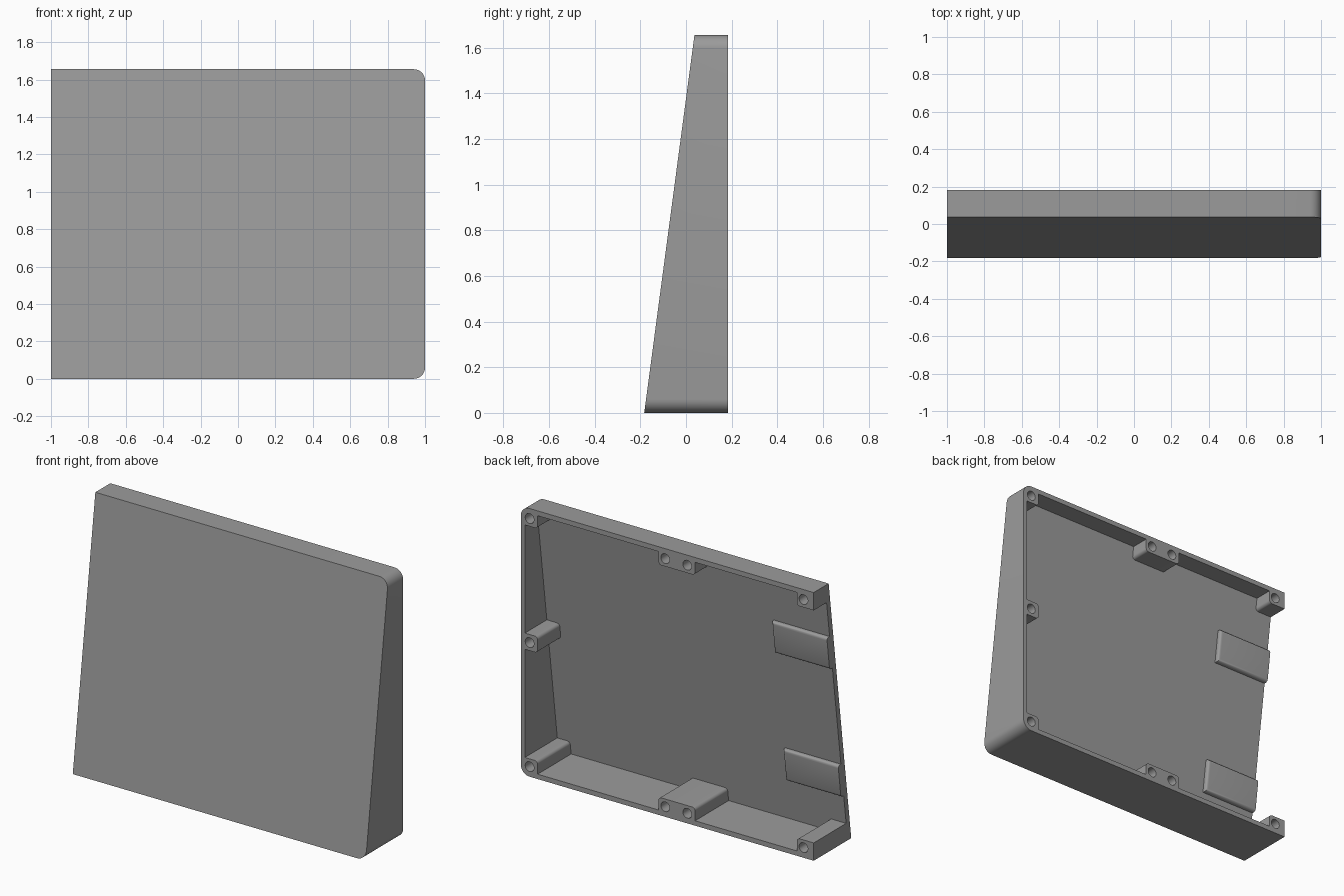
import bpy, bmesh, math
from mathutils import Vector

if "Cube" in bpy.data.objects:
    bpy.data.objects.remove(bpy.data.objects["Cube"])

H, BACK = 1.655, 0.183          # height, flat rear plane
WALL, BOSS, PLATE = 0.03, 0.11, 0.035
MID = H / 2

grey = bpy.data.materials.new("mid grey")
grey.diffuse_color = (0.33, 0.33, 0.33, 1)
grey.use_nodes = True
grey.node_tree.nodes["Principled BSDF"].inputs["Base Color"].default_value = grey.diffuse_color


def slant(z, offset=0.0):
    """y of the sloping front face at height z."""
    return -BACK + 0.22 * z / H + offset


def rounded(points, steps=8):
    """Outline of (x, z, radius) corners, rounded where radius > 0."""
    out = []
    n = len(points)
    for i, (x, z, r) in enumerate(points):
        p = Vector((x, z))
        if r == 0:
            out.append(p)
            continue
        a = (Vector(points[i - 1][:2]) - p).normalized()
        b = (Vector(points[(i + 1) % n][:2]) - p).normalized()
        c = p + (a + b) * r                      # right-angled corners
        for k in range(steps + 1):
            t = k / steps * math.pi / 2
            out.append(c - b * r * math.cos(t) - a * r * math.sin(t))
    return out


def prism(name, outline, front, back, bevel=0.0):
    """Extrude an x-z outline along y between two height-dependent planes."""
    bm = bmesh.new()
    f = [bm.verts.new((x, front(z), z)) for x, z in outline]
    b = [bm.verts.new((x, back(z), z)) for x, z in outline]
    n = len(outline)
    bm.faces.new(f)
    rear = bm.faces.new(b[::-1])
    for i in range(n):
        bm.faces.new((f[i], b[i], b[(i + 1) % n], f[(i + 1) % n]))
    if bevel:                                    # soften rear rim except the open end
        edges = [e for e in rear.edges if any(v.co.x > -0.99 for v in e.verts)]
        bmesh.ops.bevel(bm, geom=edges, offset=bevel, segments=4,
                        profile=0.5, affect='EDGES')
    bmesh.ops.recalc_face_normals(bm, faces=bm.faces)
    mesh = bpy.data.meshes.new(name)
    bm.to_mesh(mesh)
    bm.free()
    ob = bpy.data.objects.new(name, mesh)
    bpy.context.collection.objects.link(ob)
    mesh.materials.append(grey)
    return ob


def smooth(ob):
    bpy.ops.object.select_all(action='DESELECT')
    ob.select_set(True)
    bpy.context.view_layer.objects.active = ob
    bpy.ops.object.shade_smooth_by_angle(angle=math.radians(30))


def cut(ob, cutter):
    m = ob.modifiers.new(cutter.name, 'BOOLEAN')
    m.operation, m.solver, m.object = 'DIFFERENCE', 'EXACT', cutter
    bpy.context.view_layer.objects.active = ob
    bpy.ops.object.modifier_apply(modifier=m.name)
    bpy.data.objects.remove(cutter)


# Wedge-shaped cover, rounded on its right-hand corners
shell = prism("cover_shell",
              rounded([(-1, 0, 0), (1, 0, 0.06), (1, H, 0.06), (-1, H, 0)]),
              slant, lambda z: BACK)

# Cavity outline: its notches leave the screw bosses standing
R, T, D = 0.02, H - WALL, H - BOSS
upper = [(-1.1, D, 0), (-0.885, D, R), (-0.885, T, 0),
         (-0.19, T, 0), (-0.19, D, R), (0.06, D, R), (0.06, T, 0),
         (0.885, T, 0), (0.885, D, R), (0.972, D, 0),
         (0.972, MID + 0.05, 0), (0.885, MID + 0.05, R)]
lower = [(x, H - z, r) for x, z, r in reversed(upper)]
cut(shell, prism("cavity", rounded(upper + lower),
                 lambda z: slant(z, PLATE), lambda z: BACK + 0.1))

# Blind screw holes in the bosses
holes = [(0.94, MID)]
for x in (-0.93, -0.137, 0.014, 0.94):
    holes += [(x, 0.062), (x, H - 0.062)]
for x, z in holes:
    ring = [(x + 0.03 * math.cos(k * math.pi / 12),
             z + 0.03 * math.sin(k * math.pi / 12)) for k in range(24)]
    cut(shell, prism("hole", ring, lambda z: BACK - 0.09, lambda z: BACK + 0.05))
smooth(shell)

# Raised pads on the inside, at the open end
for name, z0, z1 in (("lower_pad", 0.29, 0.495), ("upper_pad", 1.12, 1.325)):
    pad = prism(name, [(-1, z0), (-0.62, z0), (-0.62, z1), (-1, z1)],
                lambda z: slant(z, PLATE - 0.01), lambda z: slant(z, 0.062), 0.018)
    smooth(pad)
